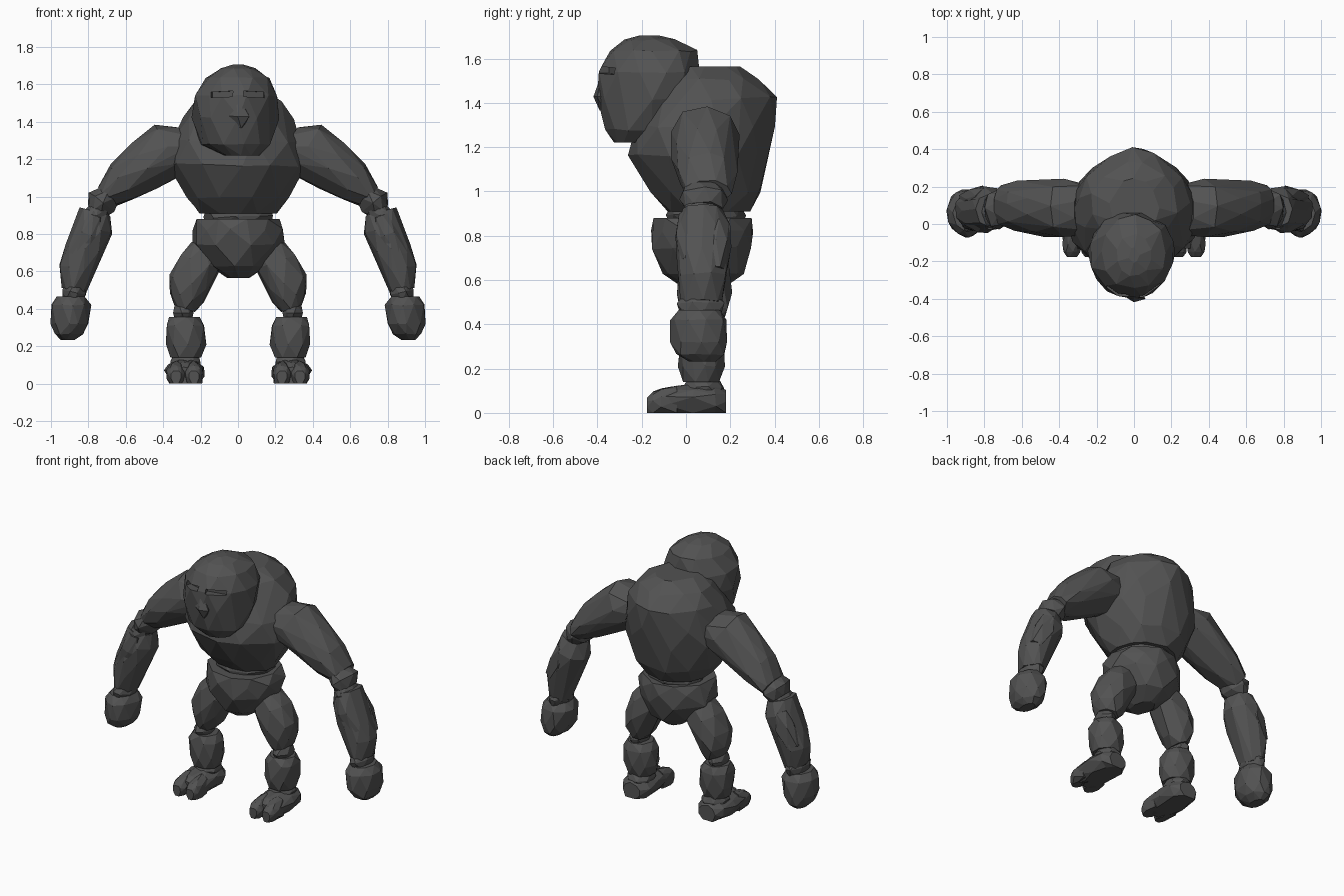
import bpy, bmesh, math, random
from mathutils import Vector, Matrix

stone = bpy.data.materials.new("dark_stone")
stone.diffuse_color = (0.085, 0.085, 0.085, 1)


def finish(name, bm, mirror):
    me = bpy.data.meshes.new(name)
    bmesh.ops.recalc_face_normals(bm, faces=bm.faces)
    bm.to_mesh(me)
    bm.free()
    me.materials.append(stone)
    ob = bpy.data.objects.new(name, me)
    bpy.context.collection.objects.link(ob)
    if mirror:
        m = ob.modifiers.new("other_side", 'MIRROR')
        m.use_mirror_merge = False
    return ob


def rock(name, rings, sides=9, seed=1, mirror=False, rough=0.05, axis=None):
    """Chiselled stone: hull around uneven rings (x, y, z, half width, half depth)."""
    rng = random.Random(seed)
    first, last = Vector(rings[0][:3]), Vector(rings[-1][:3])
    d = Vector(axis) if axis else (last - first).normalized()
    v = Vector((0, 0, 1)) if abs(d.y) > 0.8 else Vector((0, 1, 0))
    u = v.cross(d).normalized()
    bm = bmesh.new()
    for i, (x, y, z, a, b) in enumerate(rings):
        for k in range(sides):
            t = 2 * math.pi * (k + 0.5 * (i % 2) + rng.uniform(-0.2, 0.2)) / sides
            f = 1.04 + rng.uniform(-rough, rough)
            along = 0 if i in (0, len(rings) - 1) else rng.uniform(-1, 1) * rough * (a + b) / 2
            bm.verts.new(Vector((x, y, z)) + u * a * f * math.cos(t)
                         + v * b * f * math.sin(t) + d * along)
    res = bmesh.ops.convex_hull(bm, input=bm.verts[:])
    loose = [e for e in res["geom_interior"] if isinstance(e, bmesh.types.BMVert)]
    bmesh.ops.delete(bm, geom=loose, context='VERTS')
    bmesh.ops.dissolve_limit(bm, angle_limit=math.radians(9), verts=bm.verts[:], edges=bm.edges[:])
    return finish(name, bm, mirror)


# Trunk, narrowing towards the back
UP = (0, 0, 1)
torso = rock("torso", [(0, .10, .91, .21, .18), (0, .09, 1.0, .275, .25), (0, .06, 1.17, .345, .315),
                       (0, .085, 1.30, .34, .31), (0, .13, 1.42, .29, .265), (0, .12, 1.51, .23, .2),
                       (0, .10, 1.565, .13, .14)], 12, 4, rough=.035, axis=UP)
for vert in torso.data.vertices:
    vert.co.x *= 1.0 - 0.45 * max(0, vert.co.y - .05)
rock("waist", [(0, .09, .85, .17, .15), (0, .09, .89, .185, .17), (0, .09, .94, .17, .15)], 9, 2, axis=UP)
rock("pelvis", [(0, .08, .565, .06, .09), (0, .08, .63, .15, .18), (0, .075, .74, .24, .22),
                (0, .075, .82, .24, .22), (0, .075, .88, .22, .215)], 9, 7, rough=.04, axis=UP)

# Head and face
head = rock("head", [(.02, -.25, 1.22, .09, .07), (-.01, -.2, 1.28, .18, .16), (-.015, -.165, 1.42, .222, .23),
                     (-.01, -.16, 1.54, .215, .225), (0, -.15, 1.635, .165, .19), (0, -.165, 1.685, .09, .11),
                     (0, -.165, 1.705, .03, .04)], 12, 5, rough=.03, axis=UP)
rock("nose", [(.015, -.37, 1.365, .01, .02), (.01, -.385, 1.43, .055, .032), (-.005, -.365, 1.53, .012, .018)],
     5, 3, axis=UP)

# Eye slots, cut into the face
bm = bmesh.new()
for s in (-1, 1):
    m = (Matrix.Translation((.088 * s, -.365, 1.546)) @ Matrix.Rotation(.3 * s, 4, 'Z')
         @ Matrix.Rotation(.05 * s, 4, 'Y') @ Matrix.Diagonal((.125, .075, .03, 1)))
    bmesh.ops.create_cube(bm, size=1, matrix=m)
slots = finish("eye_slot_cutter", bm, False)
slots.hide_render = True
slots.hide_set(True)
cut = head.modifiers.new("eye_slots", 'BOOLEAN')
cut.operation, cut.object, cut.solver = 'DIFFERENCE', slots, 'EXACT'

# Arms
rock("upper_arm", [(.26, .08, 1.275, .11, .13), (.37, .08, 1.25, .15, .15), (.50, .085, 1.165, .132, .145),
                   (.62, .095, 1.075, .108, .135), (.715, .1, .995, .065, .1)], 9, 12, True)
rock("elbow_upper", [(.68, .08, 1.02, .055, .08), (.73, .08, .97, .085, .105), (.76, .08, .92, .055, .08)],
     7, 6, True)
rock("elbow_lower", [(.73, .07, .95, .05, .07), (.76, .07, .9, .065, .09), (.78, .07, .85, .05, .07)],
     7, 9, True)
rock("forearm", [(.765, .075, .92, .08, .09), (.776, .08, .83, .105, .12), (.82, .08, .72, .105, .12),
                 (.863, .075, .61, .092, .11), (.88, .07, .495, .065, .09)], 8, 14, True, rough=.06)
rock("forearm_back_plate", [(.80, .13, .86, .05, .06), (.835, .13, .76, .065, .075), (.875, .12, .64, .068, .06)],
     7, 21, True)
rock("forearm_front_plate", [(.77, .03, .9, .05, .06), (.80, .02, .8, .07, .07), (.85, .03, .68, .07, .06)],
     7, 22, True)
rock("wrist", [(.87, .07, .53, .05, .08), (.875, .065, .49, .065, .105), (.885, .065, .44, .05, .085)],
     8, 8, True)
rock("fist", [(.89, .06, .465, .075, .09), (.892, .06, .42, .102, .125), (.897, .06, .32, .1, .125),
              (.905, .065, .265, .075, .105), (.91, .075, .232, .035, .06)], 9, 17, True, axis=UP, rough=.03)

# Legs
rock("thigh", [(.17, .08, .73, .08, .09), (.2, .08, .65, .115, .12), (.258, .08, .54, .112, .12),
               (.275, .08, .46, .092, .11), (.285, .08, .4, .055, .08)], 8, 23, True)
rock("knee", [(.29, .07, .42, .045, .06), (.295, .065, .38, .055, .085), (.29, .07, .33, .045, .06)],
     7, 25, True, axis=UP)
rock("shin", [(.285, .07, .355, .08, .08), (.283, .07, .31, .105, .102), (.28, .07, .21, .105, .102),
              (.28, .07, .14, .085, .085)], 8, 27, True, axis=UP, rough=.03)
rock("ankle", [(.28, .08, .08, .075, .085), (.28, .08, .115, .085, .09), (.28, .08, .15, .065, .07)],
     8, 31, True, axis=UP)

# Feet with two blunt toes, flattened against the ground
feet = [rock("foot", [(.28, .18, .05, .06, .05), (.28, .13, .06, .1, .07), (.285, .03, .063, .105, .072),
                      (.285, -.09, .055, .092, .06), (.285, -.13, .045, .07, .04)], 9, 33, True)]
for i, x in enumerate((.235, .332)):
    feet.append(rock("toe_%d" % (i + 1), [(x, -.04, .06, .042, .058), (x, -.11, .052, .05, .06),
                                          (x, -.15, .047, .043, .048), (x, -.177, .04, .028, .03)],
                     8, 35 + i, True))
for ob in feet:
    for vert in ob.data.vertices:
        if vert.co.z < .025:
            vert.co.z = 0
